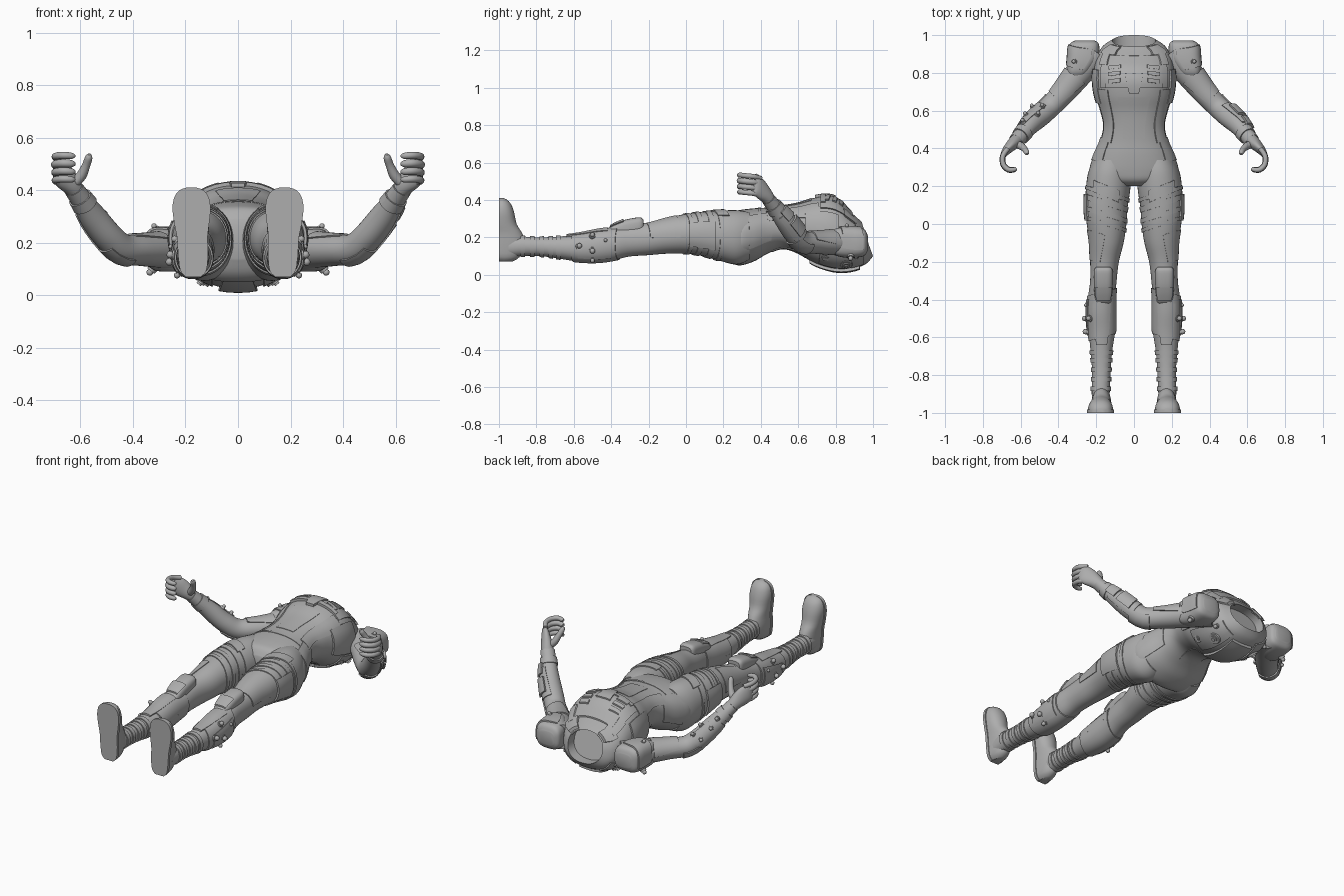
import bpy, bmesh, math
from mathutils import Vector, Matrix

if "Cube" in bpy.data.objects:
    bpy.data.objects.remove(bpy.data.objects["Cube"])

mat = bpy.data.materials.new("suit grey")
mat.use_nodes = True
GREY = (0.42, 0.42, 0.42, 1)
mat.diffuse_color = GREY
mat.node_tree.nodes["Principled BSDF"].inputs["Base Color"].default_value = GREY

BOTH, MID, LEFT, RIGHT = (1, -1), (0,), (1,), (-1,)
made = []


def finish(bm, name):
    bmesh.ops.recalc_face_normals(bm, faces=bm.faces)
    me = bpy.data.meshes.new(name)
    bm.to_mesh(me)
    bm.free()
    me.materials.append(mat)
    ob = bpy.data.objects.new(name, me)
    bpy.context.collection.objects.link(ob)
    made.append(ob)


def skin(name, rows, sides=BOTH, hollow=0):
    """Skin closed rings into a solid, once for each side."""
    for side in sides:
        bm = bmesh.new()
        flip = -1 if side < 0 else 1
        rings = [[bm.verts.new((p[0] * flip, p[1], p[2])) for p in r] for r in rows]
        n = len(rings[0])
        for r, q in zip(rings, rings[1:]):
            for i in range(n):
                bm.faces.new((r[i], r[(i + 1) % n], q[(i + 1) % n], q[i]))
        top = bm.faces.new(rings[0])
        bm.faces.new(rings[-1][::-1])
        if hollow:
            bmesh.ops.inset_individual(bm, faces=[top], thickness=0.018)
            down = bmesh.ops.extrude_discrete_faces(bm, faces=[top])["faces"]
            bmesh.ops.translate(bm, verts=down[0].verts, vec=(0, -hollow, 0))
            bmesh.ops.remove_doubles(bm, verts=bm.verts, dist=0.0001)
        finish(bm, {1: "left_", -1: "right_", 0: ""}[side] + name)


def power(v, p):
    return math.copysign(abs(v) ** p, v)


class Tube:
    """Smooth tube through sections (x, y, z, side radius, up radius)."""

    def __init__(self, secs, flat=True, pw=1.0, tilt=0):
        self.s, self.flat, self.pw, self.tilt = secs, flat, pw, tilt

    def sec(self, t):
        s, m = self.s, len(self.s) - 1
        t = min(max(t, 0), m)
        i = min(int(t), m - 1)
        f = t - i
        quad = zip(s[max(i - 1, 0)], s[i], s[i + 1], s[min(i + 2, m)])
        return [b + f / 2 * (c - a + f * (2 * a - 5 * b + 4 * c - d + f * (3 * (b - c) + d - a)))
                for a, b, c, d in quad]

    def at(self, y):
        lo, hi = 0, len(self.s) - 1
        for _ in range(25):
            mid = (lo + hi) / 2
            lo, hi = (mid, hi) if self.sec(mid)[1] > y else (lo, mid)
        return lo

    def point(self, t, deg, off=0):
        x, y, z, ru, rv = self.sec(t)
        u, v = Vector((-1, 0, 0)), Vector((0, 0, 1))
        if not self.flat:
            d = (Vector(self.sec(t + .1)[:3]) - Vector(self.sec(t - .1)[:3])).normalized()
            u = d.cross(v).normalized()
            v = u.cross(d)
        c, s = math.cos(math.radians(deg)), math.sin(math.radians(deg))
        p = Vector((x, y, z)) + u * (ru + off) * power(c, self.pw) + v * (rv + off) * power(s, self.pw)
        p.y -= self.tilt * max(0, (y - .8) / .17) * s
        return p

    def build(self, name, rows=40, around=40, sides=BOTH, hollow=0):
        m = len(self.s) - 1
        skin(name, [[self.point(m * i / rows, 360 * k / around) for k in range(around)]
                    for i in range(rows + 1)], sides, hollow)

    def patch(self, name, y0, y1, a0=0, a1=359.9, off=.008, skew=0, sides=BOTH, taper=0):
        """Raised plate that follows the tube between two stations and two angles."""
        n = max(4, int((a1 - a0) / 9))
        m = max(2, int((y0 - y1) / .02))
        rows = []
        for i in range(m + 1):
            y, shrink = y0 + (y1 - y0) * i / m, taper * i / m
            angs = [a0 + shrink + (a1 - a0 - 2 * shrink) * k / n for k in range(n + 1)]
            ts = [self.at(y - skew * math.cos(math.radians(a))) for a in angs]
            outer = [self.point(t, a, off) for t, a in zip(ts, angs)]
            inner = [self.point(t, a, -.012) for t, a in zip(ts, angs)]
            rows.append(outer + inner[::-1])
        skin(name, rows, sides)

    def stud(self, name, y, deg, r, sides=BOTH, disc=False):
        """Round stud, or a ringed disc, standing on the surface."""
        t = self.at(y)
        p = self.point(t, deg)
        nrm = (self.point(t, deg, .05) - p).normalized()
        for side in sides:
            bm = bmesh.new()
            place = Matrix.Translation(p) @ nrm.to_track_quat("Z", "Y").to_matrix().to_4x4()
            for rad, h in ((1.25, .35), (.75, .55), (.4, .8)) if disc else ((1.25, .6), (.8, 1)):
                bmesh.ops.create_cone(bm, cap_ends=True, segments=18, radius1=r * rad,
                                      radius2=r * rad * .85, depth=r * h * 2, matrix=place)
            if not disc:
                bmesh.ops.create_uvsphere(bm, u_segments=14, v_segments=8, radius=r * .8,
                                          matrix=place @ Matrix.Translation((0, 0, r)))
            bmesh.ops.transform(bm, matrix=Matrix.Scale(side, 4, (1, 0, 0)), verts=bm.verts)
            finish(bm, ("left_" if side > 0 else "right_") + name)


def box_secs(rows):
    """Sections from (y, inner x, outer x, low z, high z)."""
    return [((a + b) / 2, y, (c + d) / 2, (b - a) / 2, (d - c) / 2) for y, a, b, c, d in rows]


# Torso with an open neck
torso = Tube(box_secs([(y, -w, w, lo, hi) for y, w, lo, hi in (
    (.97, .115, .10, .275), (.94, .165, .06, .30), (.89, .195, .035, .345), (.83, .21, .025, .395),
    (.76, .215, .035, .42), (.68, .205, .065, .41), (.60, .18, .115, .385), (.52, .163, .14, .37),
    (.44, .18, .115, .36), (.36, .215, .07, .355), (.28, .235, .05, .345), (.23, .19, .08, .33),
    (.20, .09, .14, .29))]), pw=.88, tilt=.03)
torso.build("torso", 60, 56, MID, hollow=.06)

# Chest, belly and waist plates
torso.patch("chest_plate", .91, .72, 38, 142, .008, sides=MID)
torso.patch("bust_rim", .745, .72, 50, 130, .014, sides=MID)
torso.patch("sternum_plate", .80, .69, 80, 100, .015, sides=MID, taper=5)
for i, y in enumerate((.85, .81, .77)):
    torso.patch("chest_vent_%d" % i, y + .011, y - .011, 106, 124, .016, skew=-.03)
torso.patch("belly_plate", .67, .45, 68, 112, .003, sides=MID, taper=6)
torso.patch("waist_plate", .69, .41, 128, 160, .006, skew=.03)
torso.patch("side_rib_plate", .80, .62, 150, 200, .009, skew=.02)
torso.patch("hip_plate", .42, .30, 135, 205, .005, skew=.04)
torso.patch("belt_seam", .40, .385, 30, 150, .003, sides=MID)
torso.patch("collar_block", .965, .915, 118, 152, .016)
torso.patch("collar_strap", .93, .85, 128, 144, .016)

# Back gear
torso.patch("spine_plate", .91, .66, 252, 288, .016, sides=MID, taper=6)
torso.patch("back_plate", .92, .70, 205, 246, .007, skew=.02)
torso.patch("lower_back_plate", .64, .46, 245, 295, .004, sides=MID, taper=8)
torso.stud("back_vent", .85, 232, .03, disc=True)
torso.stud("rib_vent", .75, 222, .022, disc=True)
torso.stud("shoulder_blade_stud", .90, 212, .014)

# Legs
leg = Tube(box_secs([
    (.34, .03, .215, .08, .335), (.27, .015, .243, .055, .345), (.18, .02, .255, .075, .343),
    (.08, .035, .258, .102, .335), (0, .04, .25, .113, .325), (-.10, .055, .236, .113, .305),
    (-.20, .08, .232, .105, .28), (-.30, .092, .232, .098, .265), (-.38, .098, .242, .08, .25),
    (-.47, .098, .246, .068, .238), (-.57, .10, .24, .07, .218), (-.67, .115, .23, .085, .205),
    (-.78, .124, .222, .10, .20), (-.88, .128, .224, .10, .205), (-.95, .13, .222, .09, .21)]), pw=.95)
leg.build("leg", 70, 36)
for i, (y, w) in enumerate(((.16, .02), (.11, .03), (.05, .025), (0, .02))):
    leg.patch("thigh_strap_%d" % i, y + w / 2, y - w / 2, off=.005, skew=.035)
leg.patch("thigh_holster", .14, 0, 150, 215, .010, skew=.02)
leg.patch("thigh_front_plate", .20, .14, 60, 130, .007, skew=.05)
leg.patch("lower_thigh_plate", -.06, -.22, 95, 190, .004, skew=.03, taper=12)
leg.patch("boot_shell", -.36, -.60, off=.006, skew=-.02)
leg.patch("shin_plate", -.42, -.64, 55, 125, .010, taper=12)
leg.patch("calf_guard", -.40, -.58, 150, 230, .011, taper=10)
for i, y in enumerate((-.67, -.71, -.76, -.81, -.86)):
    leg.patch("ankle_band_%d" % i, y, y - .024, off=.006)
for i, (y, a, r) in enumerate(((-.50, 140, .016), (-.57, 174, .018), (-.50, 192, .018),
                               (-.50, 228, .015), (-.43, 165, .012))):
    leg.stud("calf_stud_%d" % i, y, a, r)

# Knee pads
knee = Tube(box_secs([(-.228, .125, .20, .24, .295), (-.25, .112, .212, .22, .307),
                      (-.33, .112, .212, .20, .293), (-.40, .118, .206, .19, .262),
                      (-.425, .13, .195, .20, .24)]), pw=.65)
knee.build("knee_pad", 20, 32)
knee.patch("knee_cap", -.335, -.405, 45, 135, .008, taper=5)

# Feet, soles flat on the end plane
foot = ((.07, .17, .026, .07), (.095, .17, .046, .11), (.16, .171, .053, .14), (.22, .174, .054, .125),
        (.27, .176, .061, .095), (.33, .177, .067, .082), (.375, .177, .06, .066), (.40, .177, .042, .045),
        (.41, .177, .018, .025))


def foot_ring(z, x, w, h):
    ring = []
    for k in range(32):
        a = math.tau * k / 32
        ring.append((x + w * math.cos(a), -1 + h * max(0, power(math.sin(a), .7)), z))
    return ring


foot_path = Tube(foot)
foot_path.sec_count = len(foot) - 1
stations = [foot_path.sec(foot_path.sec_count * i / 24) for i in range(25)]
skin("foot", [foot_ring(*s) for s in stations])
skin("sole", [[(x + w * 1.08 * c, y, z) for c, y in ((1, -1), (1, -.982), (-1, -.982), (-1, -1))]
              for z, x, w, h in stations])

# Arms
arm = Tube([(.20, .91, .17, .08, .075), (.29, .80, .172, .074, .068), (.37, .70, .172, .064, .06),
            (.44, .625, .178, .058, .057), (.495, .575, .225, .058, .055), (.55, .525, .295, .052, .052),
            (.59, .478, .355, .043, .041), (.625, .44, .405, .04, .036)], flat=False)
arm.build("arm", 50, 30)
arm.patch("upper_arm_plate", .78, .66, 40, 190, .006, taper=25)
arm.patch("elbow_plate", .645, .585, 190, 320, .007, taper=10)
arm.patch("wrist_cuff", .487, .465, off=.006)
arm.patch("forearm_guard", .59, .50, 110, 240, .006, taper=10)
arm.patch("forearm_pack", .575, .53, 135, 205, .018, sides=LEFT)
arm.patch("wrist_pack", .52, .485, 140, 200, .017, sides=LEFT)
for i, (y, a) in enumerate(((.58, 120), (.545, 105), (.57, 170), (.53, 160), (.50, 140))):
    arm.stud("forearm_stud_%d" % i, y, a, .013, RIGHT)

# Shoulder pads
pad = Tube(box_secs([(.972, .21, .31, .13, .21), (.95, .185, .342, .10, .245), (.88, .19, .35, .09, .255),
                     (.81, .235, .355, .10, .25), (.775, .27, .345, .125, .23)]), pw=.65)
pad.build("shoulder_pad", 24, 36)
pad.patch("shoulder_plate", .93, .82, 70, 200, .007, skew=.02, taper=8)
pad.stud("shoulder_stud", .86, 110, .013)
pad.stud("shoulder_rear_stud", .88, 235, .016)

# Hands: palm, four curled fingers and a thumb
palm = Tube([(.612, .455, .385, .034, .032), (.635, .43, .42, .034, .04), (.66, .405, .45, .027, .05),
             (.682, .38, .475, .02, .05), (.692, .36, .485, .012, .035)], flat=False)
palm.build("palm", 16, 24)
for i, name in enumerate(("little_finger", "ring_finger", "middle_finger", "index_finger")):
    z, r = .435 + .03 * i, .0135 + .001 * (i % 3)
    Tube([(.668, .40, z - .01, r, r), (.694, .36, z, r, r), (.692, .315, z + .005, r, r),
          (.665, .288, z + .008, r, r), (.635, .288, z + .006, r * .9, r * .9),
          (.622, .294, z + .005, r * .5, r * .5)], flat=False).build(name, 20, 12)
Tube([(.63, .425, .42, .02, .02), (.597, .412, .455, .02, .02), (.578, .395, .495, .016, .016),
      (.568, .378, .525, .014, .014), (.566, .37, .537, .006, .006)], flat=False).build("thumb", 16, 12)

# Smooth shading with sharp plate edges
bpy.ops.object.select_all(action="DESELECT")
for ob in made:
    ob.select_set(True)
bpy.context.view_layer.objects.active = made[0]
bpy.ops.object.shade_smooth_by_angle(angle=math.radians(35))
